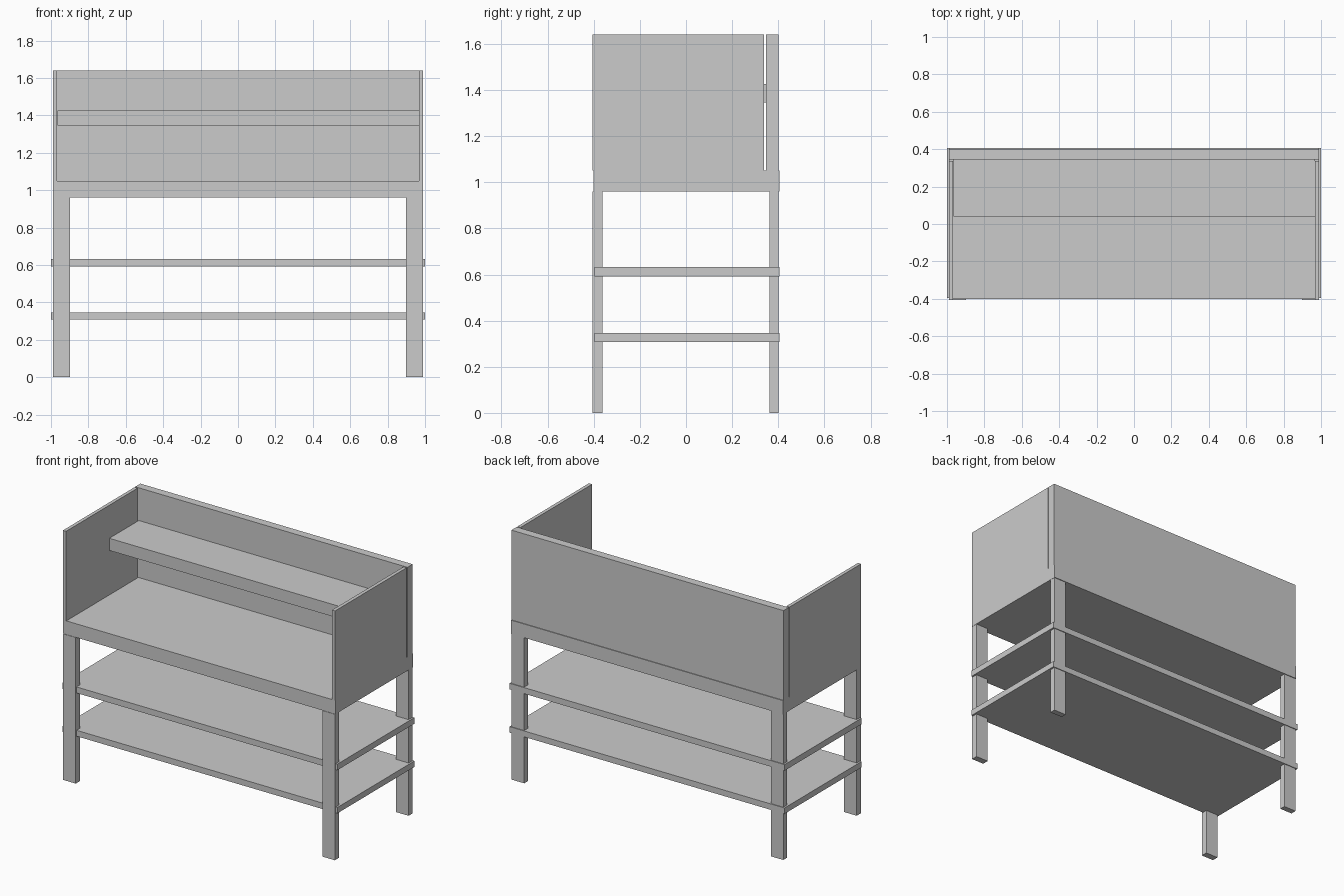
import bpy

if "Cube" in bpy.data.objects:
    bpy.data.objects.remove(bpy.data.objects["Cube"])


def box(name, x, y, z):
    """Add a box spanning the given (min, max) ranges."""
    spans = (x, y, z)
    bpy.ops.mesh.primitive_cube_add(size=1, location=[(a + b) / 2 for a, b in spans])
    ob = bpy.context.object
    ob.name = name
    ob.scale = [b - a for a, b in spans]
    bpy.ops.object.transform_apply(location=False, rotation=False, scale=True)
    return ob


# Work surface
box("worktop", (-0.99, 0.99), (-0.402, 0.405), (0.96, 1.05))

# Storage shelves, passing through the legs
box("lower_shelf", (-1.0, 1.0), (-0.396, 0.405), (0.308, 0.347))
box("upper_shelf", (-1.0, 1.0), (-0.396, 0.405), (0.592, 0.632))

# Legs and side panels on both sides
for side, s in (("left", -1), ("right", 1)):
    leg_x = sorted((s * 0.897, s * 0.988))
    box(f"{side}_front_leg", leg_x, (-0.405, -0.362), (0, 0.96))
    box(f"{side}_back_leg", leg_x, (0.361, 0.4), (0, 0.96))
    box(f"{side}_panel", sorted((s * 0.967, s * 0.99)), (-0.405, 0.338), (1.05, 1.64))

# Back panel, with a narrow gap to the side panels
box("back_panel", (-0.99, 0.99), (0.346, 0.4), (1.05, 1.64))

# Raised shelf fixed to the back panel
box("raised_shelf", (-0.964, 0.967), (0.04, 0.346), (1.345, 1.425))
